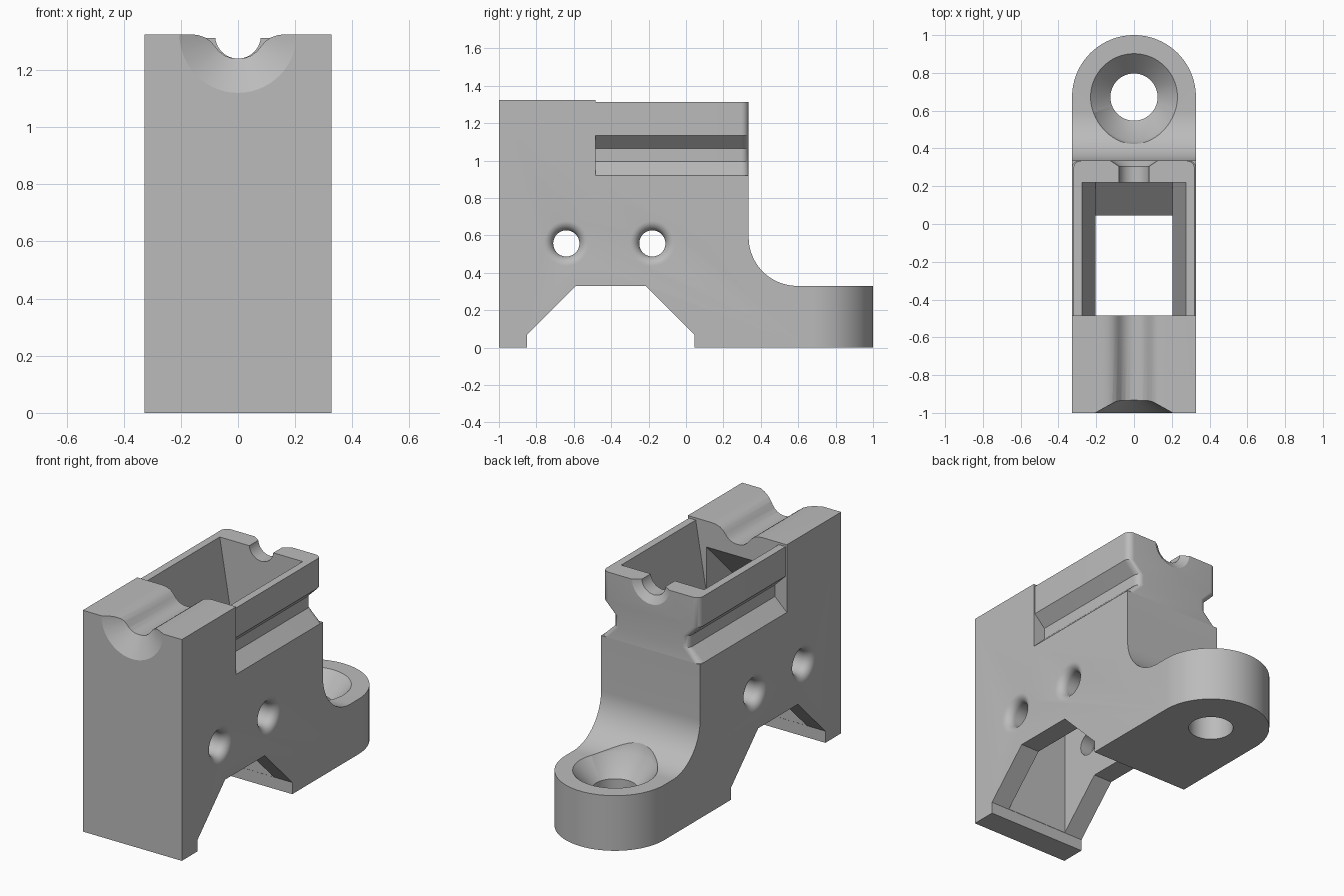
import bpy, bmesh
from math import pi, cos, sin, radians
from mathutils import Matrix, Vector

cube = bpy.data.objects.get("Cube")
if cube:
    bpy.data.objects.remove(cube, do_unlink=True)

gray = bpy.data.materials.new("plain_gray")
gray.use_nodes = True
COLOR = (0.5, 0.5, 0.5, 1)
gray.diffuse_color = COLOR
gray.node_tree.nodes["Principled BSDF"].inputs["Base Color"].default_value = COLOR

HALF = 0.328      # half width of the body
BACK = 0.335      # rear wall
STEP = -0.485     # rear of the raised front block
TOP = 1.325


def finish(name, bm):
    bmesh.ops.recalc_face_normals(bm, faces=bm.faces[:])
    mesh = bpy.data.meshes.new(name)
    bm.to_mesh(mesh)
    bm.free()
    mesh.materials.append(gray)
    obj = bpy.data.objects.new(name, mesh)
    bpy.context.collection.objects.link(obj)
    return obj


def prism(name, points, axis, lo, hi):
    """Extrude a 2D outline along x, y or z."""
    place = {"x": lambda a, b: (lo, a, b),
             "y": lambda a, b: (a, lo, b),
             "z": lambda a, b: (a, b, lo)}[axis]
    bm = bmesh.new()
    face = bm.faces.new([bm.verts.new(place(a, b)) for a, b in points])
    out = bmesh.ops.extrude_face_region(bm, geom=[face])
    offset = Vector([hi - lo if axis == k else 0 for k in "xyz"])
    verts = [g for g in out["geom"] if isinstance(g, bmesh.types.BMVert)]
    bmesh.ops.translate(bm, verts=verts, vec=offset)
    return finish(name, bm)


def loft(name, rings):
    """Join rings of equal length into a closed solid."""
    bm = bmesh.new()
    loops = [[bm.verts.new(p) for p in ring] for ring in rings]
    n = len(loops[0])
    for low, high in zip(loops, loops[1:]):
        for i in range(n):
            j = (i + 1) % n
            bm.faces.new((low[i], low[j], high[j], high[i]))
    bm.faces.new(loops[0])
    bm.faces.new(loops[-1])
    return finish(name, bm)


def lathe(name, profile, axis, center, sides=64):
    """Revolve (radius, distance) pairs about an axis through center."""
    turn = {"x": Matrix.Rotation(pi / 2, 3, "Y"),
            "y": Matrix.Rotation(-pi / 2, 3, "X"),
            "z": Matrix.Identity(3)}[axis]
    angles = [2 * pi * i / sides for i in range(sides)]
    return loft(name, [[turn @ Vector((r * cos(a), r * sin(a), d)) + Vector(center)
                        for a in angles] for r, d in profile])


def arc(cx, cy, r, start, end, n):
    steps = [radians(start + (end - start) * i / n) for i in range(n + 1)]
    return [(cx + r * cos(a), cy + r * sin(a)) for a in steps]


def cut(obj, tool, operation="DIFFERENCE"):
    mod = obj.modifiers.new("cut", "BOOLEAN")
    mod.operation = operation
    mod.solver = "EXACT"
    mod.object = tool
    bpy.context.view_layer.objects.active = obj
    bpy.ops.object.modifier_apply(modifier=mod.name)


# Body: side outline with the notch below and the fillet down to the foot
side = [(-1, 0), (-0.85, 0), (-0.85, 0.07), (-0.59, 0.33), (-0.215, 0.33),
        (0.045, 0.07), (0.045, 0), (1.1, 0), (1.1, 0.33)]
side += arc(0.595, 0.59, 0.26, 270, 180, 20)
side += [(BACK, 0.92), (STEP, 0.92), (STEP, TOP), (-1, TOP)]
body = prism("body", side, "x", -0.5, 0.5)

# Rounded plan trims the body and the end of the foot
plan = [(-HALF, -1.2), (HALF, -1.2)] + arc(0, 1 - HALF, HALF, 0, 180, 48)
trim = prism("plan_trim", plan, "z", -0.2, 1.6)
cut(body, trim, "INTERSECT")


# Grooved rail section behind the front block
def rail_ring(w, z, r=0.04):
    right = arc(w - r, BACK - r, r, 0, 90, 8)
    left = arc(r - w, BACK - r, r, 90, 180, 8)
    return [(x, y, z) for x, y in [(-w, STEP), (w, STEP)] + right + left]


rails = loft("grooved_rails", [rail_ring(*s) for s in (
    (HALF, 0.92), (0.25, 0.995), (0.25, 1.065), (0.32, 1.135), (0.32, 1.312))])

# Well through the middle: lower chamber and tapered mouth
chamber = prism("well_chamber", [
    (-0.849, -0.1), (0.044, -0.1), (0.044, 0.735), (0.22, 0.9), (0.22, 1.4),
    (STEP, 1.4), (STEP, 1.17), (-0.849, 0.805)], "x", -0.205, 0.205)
mouth = prism("well_mouth", [
    (-0.205, 0.9), (0.205, 0.9), (0.275, 1.312), (0.275, 1.5),
    (-0.275, 1.5), (-0.275, 1.312)], "y", STEP, 0.22)

# Channel with soft shoulders along the top of the front block
half = [(0.165, TOP), (0.14, 1.322), (0.115, 1.314), (0.095, 1.3), (0.08, 1.282),
        (0.066, 1.265), (0.046, 1.25), (0.024, 1.242)]
channel = prism("channel", [(0.165, 1.5)] + half + [(0, 1.24)]
                + [(-x, z) for x, z in reversed(half)] + [(-0.165, 1.5)],
                "y", -1.1, -0.4)
front_cone = lathe("front_cone", [(0.24, -1.02), (0.205, -1), (0.08, -0.93)],
                   "y", (0, 0, TOP))
rear_notch = lathe("rear_notch", [(0.08, 0.15), (0.08, 0.305), (0.125, BACK),
                                  (0.15, 0.352)], "y", (0, 0, 1.32))

# Countersunk hole in the foot
foot_hole = lathe("foot_hole", [(0.125, -0.1), (0.125, 0.22), (0.23, 0.33),
                                (0.25, 0.4), (0.25, 0.6)], "z", (0, 1 - HALF, 0))

# Cross pin holes with flared ends
flare = arc(0.12, 0.278, 0.05, 180, 90, 8)
flare = [(0.07, 0)] + flare + [(0.12, 0.4)]
pin_profile = [(r, -d) for r, d in reversed(flare[1:])] + flare[1:]
pins = [lathe("pin_hole", pin_profile, "x", (0, y, 0.557), 48)
        for y in (-0.64, -0.18)]

for tool in [chamber, channel, front_cone, foot_hole] + pins:
    cut(body, tool)
for tool in (chamber, mouth, rear_notch):
    cut(rails, tool)
# Lower end of the tapered mouth just enters the body
cut(body, mouth)

for tool in [trim, chamber, mouth, channel, front_cone, rear_notch, foot_hole] + pins:
    bpy.data.objects.remove(tool, do_unlink=True)

for obj in (body, rails):
    bpy.ops.object.select_all(action="DESELECT")
    obj.select_set(True)
    bpy.context.view_layer.objects.active = obj
    bpy.ops.object.shade_smooth_by_angle(angle=radians(28))
